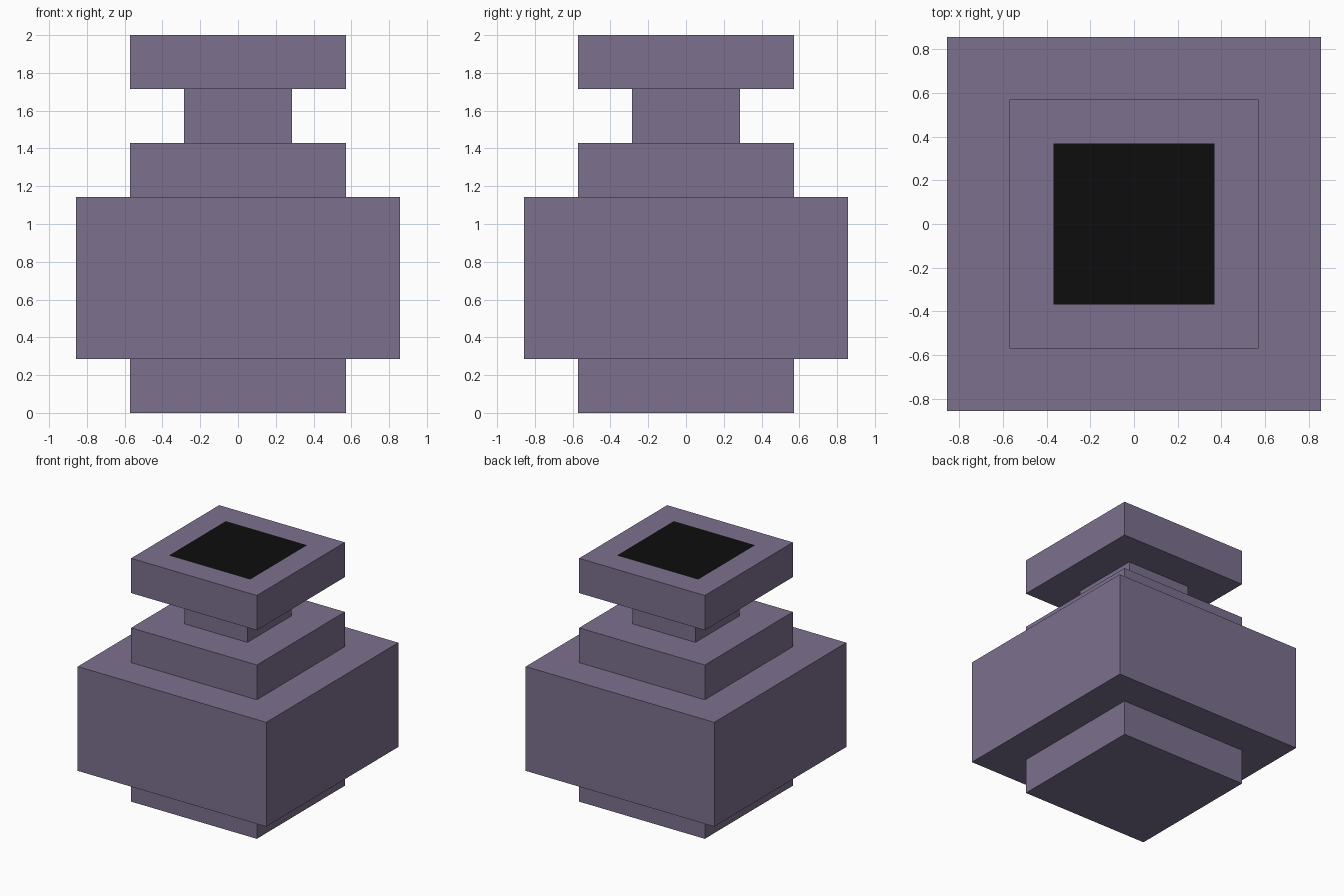
import bpy, bmesh

if "Cube" in bpy.data.objects:
    bpy.data.objects.remove(bpy.data.objects["Cube"])

U = 2 / 7  # the model is laid out on a grid of seven units


def material(name, rgb):
    m = bpy.data.materials.new(name)
    m.diffuse_color = (*rgb, 1)
    m.use_nodes = True
    m.node_tree.nodes["Principled BSDF"].inputs["Base Color"].default_value = m.diffuse_color
    return m


purple = material("dusty purple", (0.202, 0.160, 0.270))
black = material("black", (0.004, 0.004, 0.004))


def block(name, half, z0, z1, opening=None):
    """Square block; an optional dark square is inset in its top face."""
    bm = bmesh.new()
    bmesh.ops.create_cube(bm, size=1)
    for v in bm.verts:
        v.co.x *= 2 * half
        v.co.y *= 2 * half
        v.co.z = z1 if v.co.z > 0 else z0
    bm.normal_update()
    if opening:
        top = [f for f in bm.faces if f.normal.z > 0.9]
        bmesh.ops.inset_region(bm, faces=top, thickness=half - opening)
        top[0].material_index = 1
    mesh = bpy.data.meshes.new(name)
    bm.to_mesh(mesh)
    bm.free()
    mesh.materials.append(purple)
    if opening:
        mesh.materials.append(black)
    bpy.context.collection.objects.link(bpy.data.objects.new(name, mesh))


# Stacked parts of the pot, bottom to top
block("foot", 2 * U, 0, U)
block("belly", 3 * U, U, 4 * U)
block("shoulder", 2 * U, 4 * U, 5 * U)
block("neck", U, 5 * U, 6 * U)
block("lip", 2 * U, 6 * U, 7 * U, opening=U)
